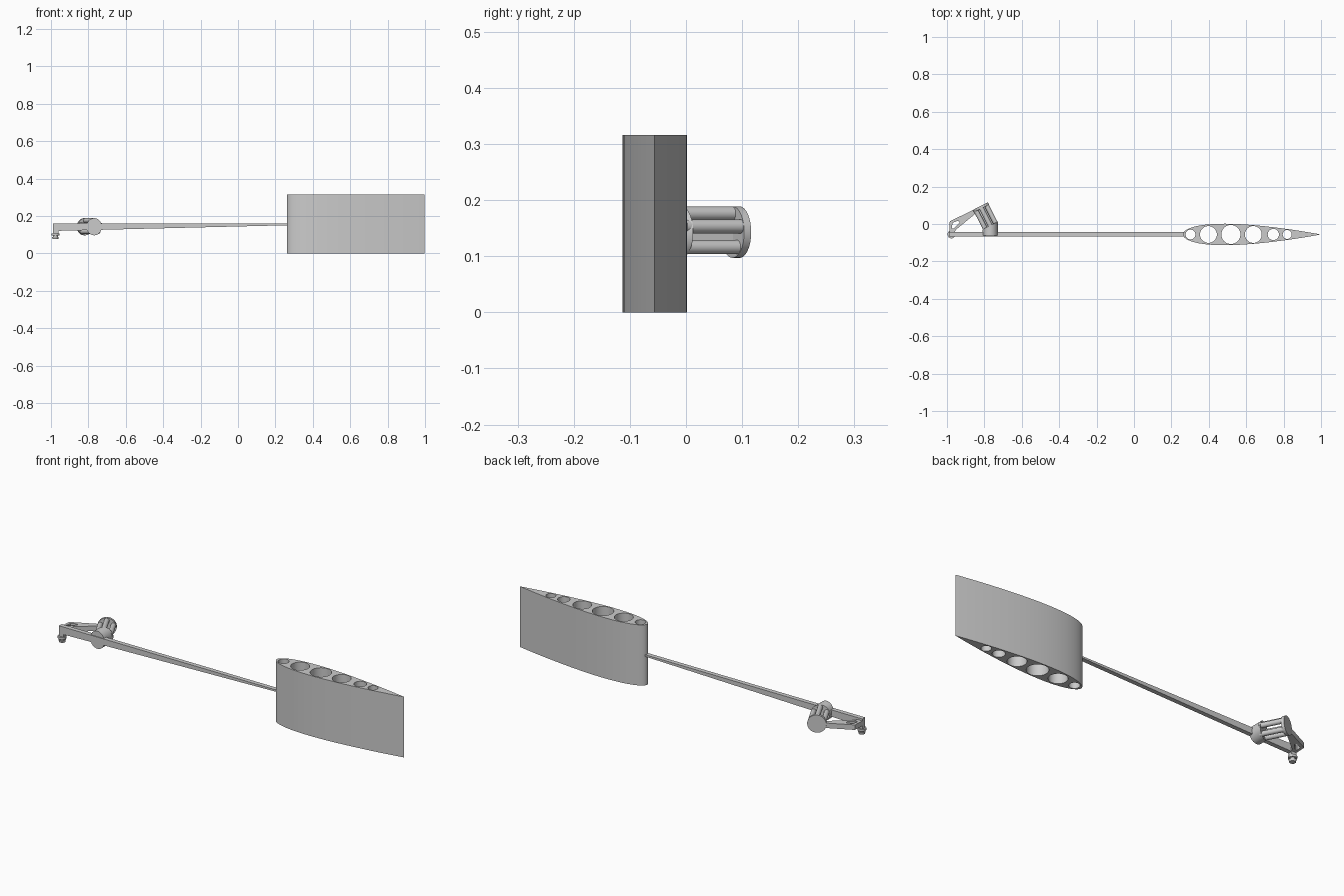
import bpy, bmesh, math
from mathutils import Vector, Matrix

if "Cube" in bpy.data.objects:
    bpy.data.objects.remove(bpy.data.objects["Cube"])


def finish(obj, angle=35):
    bpy.ops.object.select_all(action='DESELECT')
    obj.select_set(True)
    bpy.context.view_layer.objects.active = obj
    bpy.ops.object.shade_smooth_by_angle(angle=math.radians(angle))
    return obj


def from_bmesh(name, bm):
    bmesh.ops.remove_doubles(bm, verts=bm.verts, dist=1e-5)
    bmesh.ops.recalc_face_normals(bm, faces=bm.faces)
    me = bpy.data.meshes.new(name)
    bm.to_mesh(me)
    bm.free()
    obj = bpy.data.objects.new(name, me)
    bpy.context.collection.objects.link(obj)
    return finish(obj)


def plate(name, loops, lo, hi, matrix=Matrix()):
    """Filled 2D outline with holes, extruded from lo to hi."""
    cu = bpy.data.curves.new(name + "_outline", 'CURVE')
    cu.dimensions = '2D'
    cu.fill_mode = 'BOTH'
    cu.extrude = (hi - lo) / 2
    for pts in loops:
        sp = cu.splines.new('POLY')
        sp.points.add(len(pts) - 1)
        for p, (x, y) in zip(sp.points, pts):
            p.co = (x, y, 0, 1)
        sp.use_cyclic_u = True
    tmp = bpy.data.objects.new(name + "_outline", cu)
    bpy.context.collection.objects.link(tmp)
    bpy.context.view_layer.update()
    me = bpy.data.meshes.new_from_object(tmp.evaluated_get(bpy.context.evaluated_depsgraph_get()))
    bm = bmesh.new()
    bm.from_mesh(me)
    bpy.data.objects.remove(tmp)
    bpy.data.meshes.remove(me)
    bpy.data.curves.remove(cu)
    bm.transform(matrix @ Matrix.Translation((0, 0, (lo + hi) / 2)))
    return from_bmesh(name, bm)


def rod(name, a, b, r1, r2=None, segs=32):
    a, b = Vector(a), Vector(b)
    bm = bmesh.new()
    rot = (b - a).to_track_quat('Z', 'Y').to_matrix().to_4x4()
    bmesh.ops.create_cone(bm, cap_ends=True, segments=segs, radius1=r1,
                          radius2=r1 if r2 is None else r2, depth=(b - a).length,
                          matrix=Matrix.Translation((a + b) / 2) @ rot)
    return from_bmesh(name, bm)


def circle(x, y, r, n=40):
    return [(x + r * math.cos(2 * math.pi * i / n), y + r * math.sin(2 * math.pi * i / n))
            for i in range(n)]


# Tail vane: symmetric aerofoil with lightening holes
CY, X0, CHORD, T = -0.056, 0.262, 0.736, 0.156


def half(u):
    return 5 * T * CHORD * (0.2969 * math.sqrt(u) - 0.126 * u - 0.3516 * u**2
                            + 0.2843 * u**3 - 0.1036 * u**4)


us = [(1 - math.cos(math.pi * i / 32)) / 2 for i in range(33)]
foil = [(X0 + CHORD * u, CY - half(u)) for u in us]
foil += [(X0 + CHORD * u, CY + half(u)) for u in us[-2:0:-1]]
holes = [(0.302, 0.026), (0.398, 0.045), (0.518, 0.051),
         (0.638, 0.045), (0.745, 0.030), (0.819, 0.024)]
plate("tail_vane", [foil] + [circle(x, CY, r) for x, r in holes], 0, 0.316)

# Tapered boom with downward tab at the nose
plate("boom", [[(-0.988, 0.10), (-0.96, 0.10), (-0.96, 0.121), (0.275, 0.151),
                (0.275, 0.160), (-0.988, 0.160)]],
      0.043, 0.066, Matrix.Rotation(math.pi / 2, 4, 'X'))

# Stepped knob under the nose
KX, KY = -0.976, -0.056
rod("knob_collar", (KX, KY, 0.096), (KX, KY, 0.107), 0.021)
rod("knob_neck", (KX, KY, 0.088), (KX, KY, 0.096), 0.013)
rod("knob_tip", (KX, KY, 0.077), (KX, KY, 0.089), 0.015, 0.018)

# Tilted drum: end cap, five rods, sloped base cut flush with the boom
R, CZ = 0.046, 0.143
tilt = math.radians(27)
side = Vector((math.cos(tilt), math.sin(tilt), 0))
axis = Vector((math.sin(tilt), -math.cos(tilt), 0))
base_c = Vector((-0.769, -0.008, CZ))
cap_c = base_c - axis * 0.110
up = Vector((0, 0, 1))
rod("drum_cap", cap_c - axis * 0.006, cap_c + axis * 0.008, R)
for i in range(5):
    a = math.pi / 2 + i * 2 * math.pi / 5
    off = side * math.cos(a) * 0.033 + up * math.sin(a) * 0.033
    rod(f"drum_rod_{i + 1}", cap_c + off, base_c + off + axis * 0.01, 0.0125, segs=24)

bm = bmesh.new()
tops, lows = [], []
for i in range(40):
    a = 2 * math.pi * i / 40
    p = base_c + side * math.cos(a) * R + up * math.sin(a) * R
    tops.append(bm.verts.new(p))
    lows.append(bm.verts.new((p.x, -0.062, p.z)))
bm.faces.new(tops)
bm.faces.new(lows[::-1])
for i in range(40):
    j = (i + 1) % 40
    bm.faces.new((tops[i], lows[i], lows[j], tops[j]))
from_bmesh("drum_base", bm)

# Triangular brace from the nose to the drum cap
plate("brace", [[(-0.988, -0.05), (-0.958, -0.05), (-0.955, -0.033), (-0.835, 0.066),
                 (-0.80, 0.095), (-0.83, 0.090), (-0.985, 0.014)],
                [(-0.975, -0.025), (-0.966, -0.025), (-0.932, 0.008), (-0.94, 0.018),
                 (-0.970, 0.006)]],
      0.124, 0.150)
